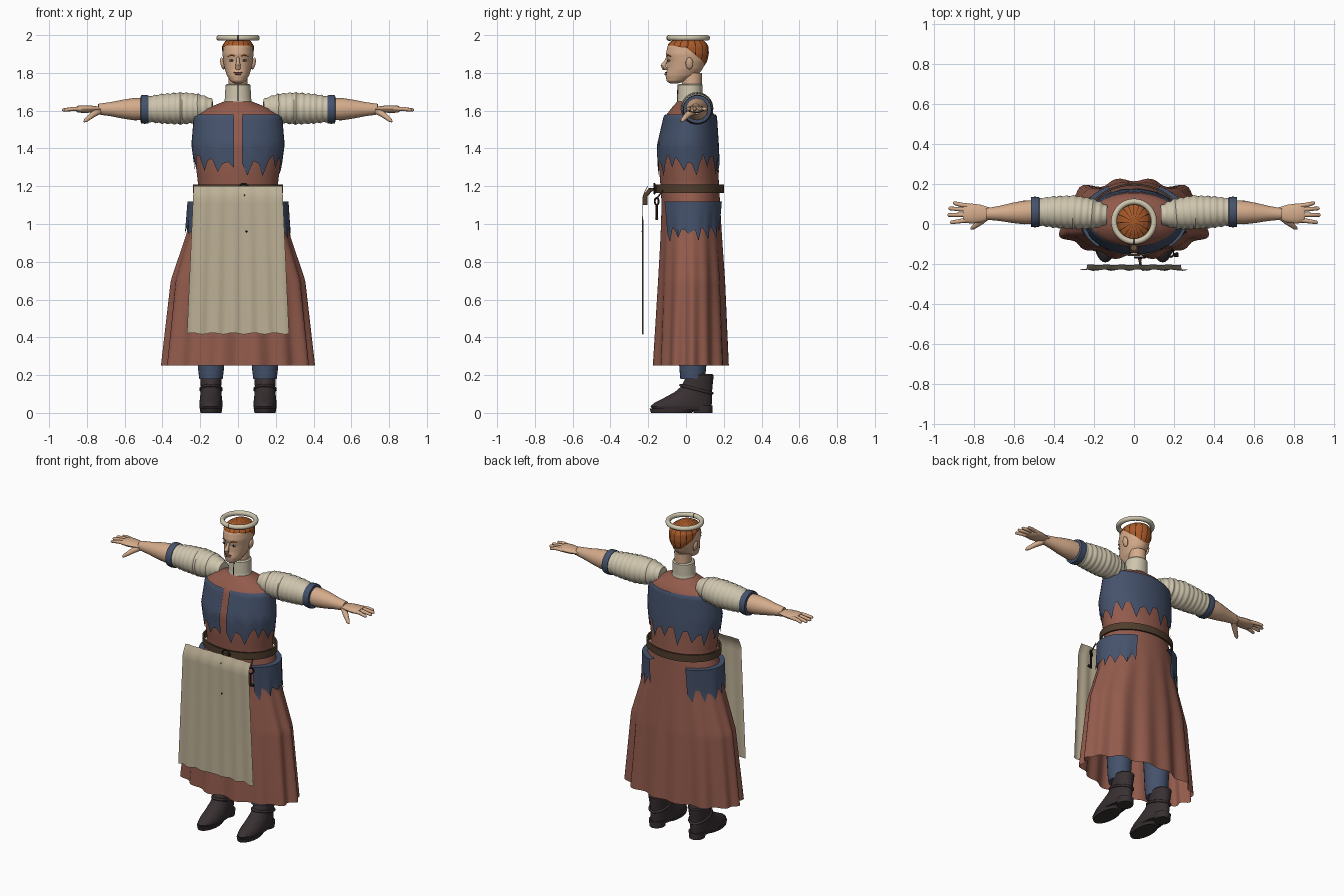
import bpy, bmesh, math, random
from math import sin, cos, pi
from mathutils import Vector

random.seed(4)
cube = bpy.data.objects.get("Cube")
if cube:
    bpy.data.objects.remove(cube)


def material(name, r, g, b):
    m = bpy.data.materials.new(name)
    m.use_nodes = True
    m.diffuse_color = (r, g, b, 1)
    bsdf = m.node_tree.nodes["Principled BSDF"]
    bsdf.inputs["Base Color"].default_value = (r, g, b, 1)
    bsdf.inputs["Roughness"].default_value = 0.8
    return m


RUST = material("rust_cloth", .29, .105, .073)
BLUE = material("blue_cloth", .06, .085, .15)
CREAM = material("cream_linen", .62, .56, .42)
APRON = material("apron_linen", .5, .43, .3)
SKIN = material("skin", .66, .41, .26)
BELT = material("belt_leather", .08, .047, .026)
BOOT = material("boot_leather", .04, .029, .031)
HAIR = material("ginger_hair", .4, .1, .02)
DARK = material("dark_iron", .015, .012, .012)


def finish(ob, mats, angle=40):
    for m in mats:
        ob.data.materials.append(m)
    bpy.ops.object.select_all(action='DESELECT')
    ob.select_set(True)
    bpy.context.view_layer.objects.active = ob
    bpy.ops.object.shade_smooth_by_angle(angle=math.radians(angle))
    return ob


def surface(name, f, nu, nv, mats, closed=True, caps=(), pick=None, angle=40):
    """Grid mesh of f(u, v), u and v in 0..1; caps closes the first/last row."""
    bm = bmesh.new()
    cols = nu if closed else nu + 1
    g = [[bm.verts.new(f(i / nu, j / nv)) for i in range(cols)] for j in range(nv + 1)]
    for j in range(nv):
        for i in range(nu):
            k = (i + 1) % cols
            face = bm.faces.new((g[j][i], g[j][k], g[j + 1][k], g[j + 1][i]))
            if pick:
                face.material_index = pick(i, j)
    for row in caps:
        bm.faces.new(g[row])
    bmesh.ops.recalc_face_normals(bm, faces=bm.faces)
    me = bpy.data.meshes.new(name)
    bm.to_mesh(me)
    bm.free()
    ob = bpy.data.objects.new(name, me)
    bpy.context.collection.objects.link(ob)
    return finish(ob, mats, angle)


def lookup(table, t):
    """Linear interpolation in rows that start with a rising key."""
    for a, b in zip(table, table[1:]):
        if t <= b[0]:
            k = max(0, (t - a[0]) / (b[0] - a[0]))
            return [p + (q - p) * k for p, q in zip(a[1:], b[1:])]
    return list(table[-1][1:])


def ring(table, z, a, off=0, x=0):
    """Point on an oval section; each row is height, half width, front y, back y."""
    rx, yf, yb = lookup(table, z)
    return Vector((x + (rx + off) * cos(a), (yf + yb) / 2 + ((yb - yf) / 2 + off) * sin(a), z))


def stack(name, table, mat, nv=12, n=32, x=0, caps=(0, -1), off=0):
    z0, z1 = table[0][0], table[-1][0]
    return surface(name, lambda u, v: ring(table, z0 + (z1 - z0) * v, u * 2 * pi, off, x),
                   n, nv, [mat], caps=caps)


def tube(name, pts, radii, mat, sides=12, flat=1.0):
    """Round tube through points; flat squeezes it vertically."""
    pts = [Vector(p) for p in pts]
    n = len(pts) - 1

    def f(u, v):
        i = round(v * n)
        d = (pts[min(i + 1, n)] - pts[max(i - 1, 0)]).normalized()
        ref = Vector((0, 1, 0)) if abs(d.y) < .9 else Vector((1, 0, 0))
        up = d.cross(ref).normalized()
        side = up.cross(d)
        return pts[i] + radii[i] * (cos(u * 2 * pi) * side + flat * sin(u * 2 * pi) * up)
    return surface(name, f, sides, n, [mat], caps=(0, -1))


def blob(name, loc, scale, mat, tilt=0):
    bpy.ops.mesh.primitive_uv_sphere_add(segments=16, ring_count=10, radius=1, location=loc,
                                         rotation=(0, tilt, 0))
    ob = bpy.context.object
    ob.name, ob.scale = name, scale
    return finish(ob, [mat], 80)


def torus(name, loc, major, minor, mat, rot=(0, 0, 0)):
    bpy.ops.mesh.primitive_torus_add(major_radius=major, minor_radius=minor, location=loc,
                                     rotation=rot, major_segments=36, minor_segments=10)
    bpy.context.object.name = name
    return finish(bpy.context.object, [mat], 80)


# Dress with a folded skirt
BODY = [(.25, .395, -.165, .22), (.7, .35, -.145, .205), (.95, .27, -.135, .19),
        (1.12, .235, -.13, .18), (1.2, .21, -.135, .175), (1.3, .222, -.143, .17),
        (1.42, .238, -.145, .165), (1.57, .225, -.11, .155), (1.61, .17, -.08, .13),
        (1.65, .07, -.045, .08)]


def dress(a, z, off=0):
    fold = max(0, (1.1 - z) / .85) * .013 * (cos(14 * a) + .5 * sin(9 * a))
    return ring(BODY, z, a, off + fold)


surface("dress", lambda u, v: dress(u * 2 * pi, .25 + 1.4 * v), 112, 70, [RUST])


# Ragged blue overlays on the bodice and hips
def ragged(name, a0, a1, cols, top, low, high, off):
    jag = [random.uniform(low, (low + high) / 2) if i % 3 == 1 else
           random.uniform((low + high) / 2, high) for i in range(cols + 1)]

    def f(u, v):
        z0 = jag[round(u * cols)]
        return dress(a0 + (a1 - a0) * u, z0 + (top - z0) * min(1, v / .95), off(v))
    return surface(name, f, cols, 20, [BLUE], closed=False)


ragged("bodice_overlay", -pi / 2 + .09, 1.5 * pi - .09, 46, 1.58, 1.25, 1.37, lambda v: .009)
for name, mid in (("left_hip_patch", .12), ("right_hip_patch", pi - .12)):
    ragged(name, mid - .95, mid + .95, 18, 1.12, .9, 1.0,
           lambda v: 0 if v > .96 else .008 + .026 * v)

# Belt, buckle, hanging strap and key
SECTION = [(1.165, .016), (1.165, .026), (1.21, .026), (1.21, .016), (1.165, .016)]
surface("belt", lambda u, v: ring(BODY, 1.19, u * 2 * pi, SECTION[round(v * 4)][1])
        + Vector((0, 0, SECTION[round(v * 4)][0] - 1.19)), 64, 4, [BELT])
torus("belt_buckle", (.03, -.167, 1.187), .026, .005, DARK, (pi / 2, 0, 0))
tube("belt_tail", [(.03, -.165, 1.187), (.03, -.19, 1.18), (.035, -.215, 1.15), (.035, -.215, 1.1)],
     [.012] * 4, BELT, 8, .5)
torus("key_ring", (.2, -.155, 1.12), .018, .005, DARK, (pi / 2, 0, .6))
tube("key_shaft", [(.2, -.155, 1.105), (.2, -.155, 1.02)], [.006, .006], DARK, 8)
tube("key_bit", [(.2, -.155, 1.03), (.222, -.155, 1.03)], [.009, .009], DARK, 6)
tube("key_cord", [(.2, -.155, 1.135), (.19, -.12, 1.18)], [.004, .004], BELT, 6)


# Apron hanging clear of the skirt
def apron(u, v):
    w = .27 - .035 * v
    z = .42 + .78 * v + (.004 * sin(u * 31) if v == 0 else 0)
    y = -.229 + .005 * sin(u * 38) * (1 - .6 * v) + max(0, z - 1.15) * .5
    return Vector(((2 * u - 1) * w, y, z))


surface("apron", apron, 60, 26, [APRON], closed=False)
blob("apron_pin", (.045, -.231, .96), (.005, .004, .005), DARK)

# Collar and neck
stack("neck", [(1.68, .052, -.025, .082), (1.8, .05, -.02, .085)], SKIN)
stack("collar", [(1.63, .078, -.05, .09), (1.66, .07, -.045, .085), (1.735, .066, -.042, .088),
                 (1.742, .058, -.034, .082)], CREAM, 16)
tube("collar_slit", [(0, -.046, 1.65), (0, -.042, 1.738)], [.003, .003], DARK, 6)

# Head
HEAD = [(1.745, .02, -.085, -.04), (1.755, .04, -.102, .0), (1.785, .058, -.108, .06),
        (1.82, .07, -.1, .088), (1.86, .078, -.098, .105), (1.9, .082, -.106, .114),
        (1.94, .078, -.098, .112), (1.965, .062, -.075, .093), (1.982, .036, -.04, .06),
        (1.99, .004, .006, .014)]
stack("head", HEAD, SKIN, 40, 40)


# Hair cap, cut higher over the face, with dark partings
def hair(u, v):
    a = u * 2 * pi
    z0 = 1.945 - .105 * max(0, sin(a)) - .012 * max(0, cos(2 * a))
    return ring(HEAD, z0 + (1.99 - z0) * v, a, .007 * min(1, 4 * v + .4)) + Vector((0, 0, .003 * v))


surface("hair", hair, 144, 16, [HAIR, DARK], caps=(-1,), pick=lambda i, j: int(i % 9 == 0))
torus("cap_ring", (0, .012, 1.985), .1, .015, CREAM)
torus("cap_ring_seam", (0, -.088, 1.985), .0145, .0015, DARK, (0, pi / 2, 0))

# Face
tube("nose", [(0, -.095, 1.885), (0, -.107, 1.86), (0, -.12, 1.838), (0, -.115, 1.826), (0, -.098, 1.82)],
     [.007, .009, .015, .014, .006], SKIN, 10)
blob("upper_lip", (0, -.104, 1.802), (.024, .008, .004), RUST)
blob("lower_lip", (0, -.106, 1.793), (.019, .008, .005), RUST)
for s, side in ((1, "left"), (-1, "right")):
    blob(side + "_eye", (s * .034, -.089, 1.866), (.015, .006, .006), CREAM)
    blob(side + "_pupil", (s * .034, -.094, 1.866), (.006, .003, .006), DARK)
    tube(side + "_brow", [(s * .016, -.103, 1.888), (s * .036, -.096, 1.895), (s * .055, -.08, 1.886)],
         [.003, .004, .002], HAIR, 6)
    blob(side + "_ear", (s * .082, .018, 1.85), (.011, .02, .032), SKIN, s * .2)

# Arms: wrinkled sleeve, cuff, forearm and hand
SLEEVE = [(.135, .045, .045, 1.615), (.16, .058, .046, 1.615), (.21, .076, .05, 1.613),
          (.3, .084, .058, 1.612), (.4, .078, .06, 1.61), (.49, .066, .06, 1.607)]
FINGERS = [(.105, .905), (.078, .928), (.045, .932), (.008, .92)]
for s, side in ((1, "left"), (-1, "right")):
    xs = [.135 + .355 * i / 48 for i in range(49)]
    rows = [lookup(SLEEVE, x) for x in xs]
    tube(side + "_sleeve", [(s * x, r[1], r[2]) for x, r in zip(xs, rows)],
         [r[0] + .003 * sin(x * 190) for x, r in zip(xs, rows)], CREAM, 32)
    cuff = [(.472, .066), (.474, .074), (.494, .077), (.514, .074), (.516, .06)]
    tube(side + "_cuff", [(s * x, .06, 1.607) for x, r in cuff], [r for x, r in cuff], BLUE, 28)
    arm = [(.49, .058), (.55, .059), (.61, .05), (.67, .038), (.72, .031), (.74, .028)]
    tube(side + "_forearm", [(s * x, .06 - (x - .49) * .04, 1.608) for x, r in arm],
         [r for x, r in arm], SKIN, 24)
    palm = [(.7, .026), (.73, .033), (.77, .045), (.81, .05), (.845, .046), (.855, .035)]
    tube(side + "_palm", [(s * x, .052, 1.608) for x, r in palm], [r for x, r in palm], SKIN, 20, .4)
    for k, (y, tip) in enumerate(FINGERS):
        base = .052 + (y - .052) * .7
        tube(side + "_finger_" + str(k + 1),
             [(s * .82, base, 1.608), (s * .87, (base + y) / 2, 1.61), (s * (tip - .006), y, 1.604),
              (s * tip, y, 1.603)], [.012, .011, .009, .004], SKIN, 10)
    tube(side + "_thumb", [(s * .735, .04, 1.6), (s * .77, .008, 1.578), (s * .805, -.018, 1.55),
                           (s * .815, -.024, 1.542)], [.02, .016, .011, .005], SKIN, 10)

# Legs and boots
BOOTS = [(.016, .056, -.175, .13), (.035, .062, -.188, .135), (.055, .061, -.165, .137),
         (.08, .058, -.115, .138), (.11, .055, -.06, .138), (.14, .054, -.025, .14),
         (.2, .058, .005, .147), (.205, .052, .012, .14)]
for s, side in ((1, "left"), (-1, "right")):
    x = s * .143
    stack(side + "_trouser", [(.18, .062, -.03, .1), (.22, .068, -.034, .105), (.4, .075, -.045, .12),
                              (.8, .09, -.07, .14)], BLUE, 12, 24, x)
    stack(side + "_boot", BOOTS, BOOT, 30, 32, x)
    stack(side + "_sole", [(0, .055, -.185, .03), (.022, .06, -.192, .06)], BOOT, 3, 28, x)
    stack(side + "_heel", [(0, .046, .04, .14), (.04, .052, .035, .14)], BOOT, 3, 24, x)
    torus(side + "_boot_strap", (x, .055, .125), .066, .008, BOOT, (-.25, 0, 0)).scale = (.84, 1.27, 1)
